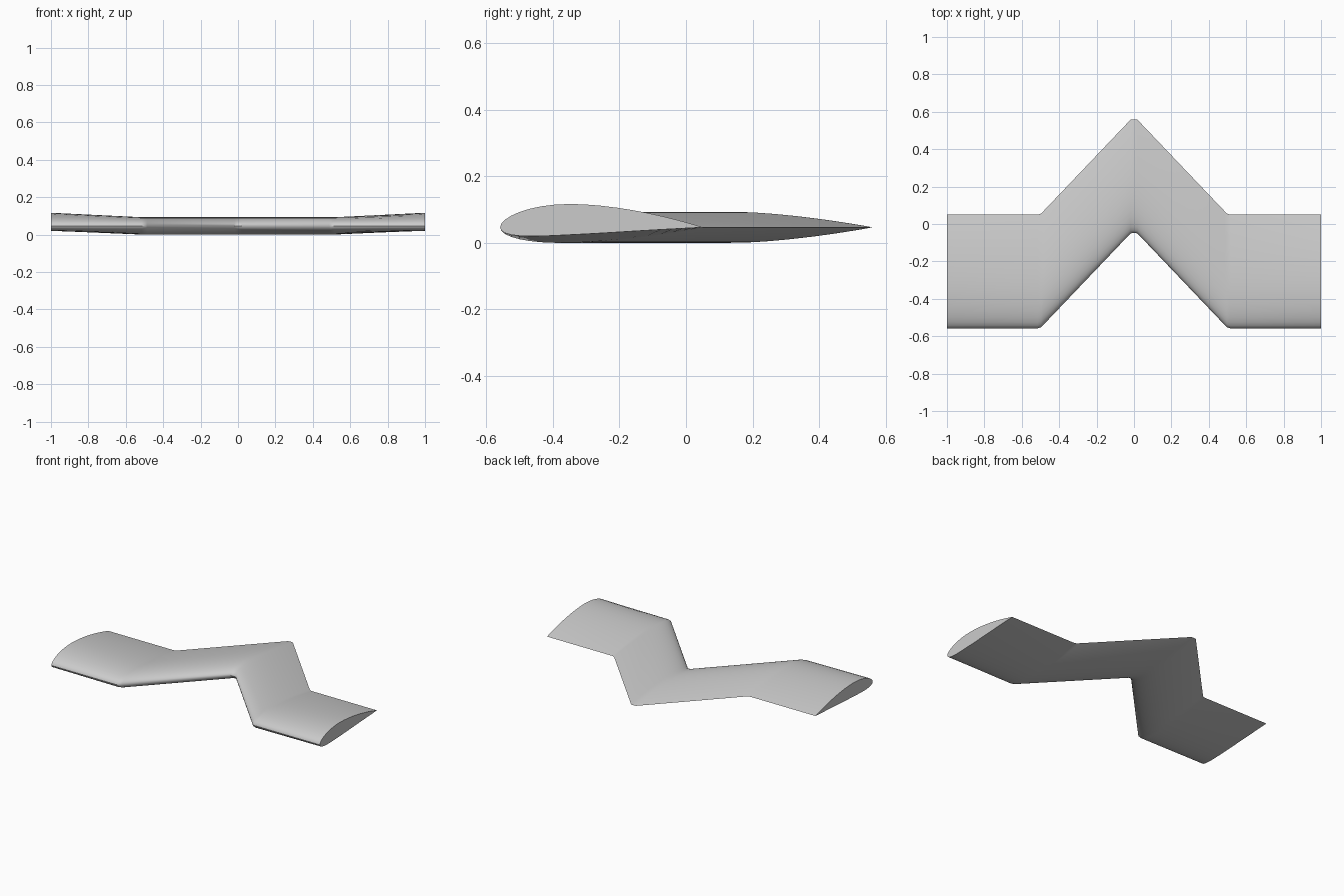
import bpy, bmesh, math

old = bpy.data.objects.get("Cube")
if old:
    bpy.data.objects.remove(old, do_unlink=True)

CHORD, THICK, CAMBER, PEAK = 0.608, 0.153, 0.04, 0.4
STEPS = 20


def half_thickness(t):
    return 5 * THICK * (0.2969 * math.sqrt(t) - 0.126 * t - 0.3516 * t**2
                        + 0.2843 * t**3 - 0.1036 * t**4)


def mean_line(t, camber):
    p = PEAK if t < PEAK else 1 - PEAK
    return camber * (1 - ((t - PEAK) / p) ** 2)


def section(camber):
    """Closed airfoil loop: trailing edge, over the top, nose, back underneath."""
    ts = [(1 - math.cos(math.pi * i / STEPS)) / 2 for i in range(STEPS + 1)]
    top = [(t, mean_line(t, camber) + half_thickness(t)) for t in reversed(ts)]
    low = [(t, mean_line(t, camber) - half_thickness(t)) for t in ts[1:-1]]
    return top + low


# Grey skin
grey = bpy.data.materials.new("light grey")
grey.use_nodes = True
color = (0.6, 0.6, 0.6, 1)
grey.diffuse_color = color
grey.node_tree.nodes["Principled BSDF"].inputs["Base Color"].default_value = color

# Stations of one half: span position, leading edge y, camber
stations = [(0, -0.048, 0), (0.018, -0.05, 0), (0.485, -0.54, 0),
            (0.497, -0.552, 0), (0.515, -0.558, 0), (1, -0.558, CAMBER)]
stations = [(-x, y, c) for x, y, c in reversed(stations[1:])] + stations

# Loft the whole wing through the stations
bm = bmesh.new()
mid = CHORD * half_thickness(0.3)
loops = [[bm.verts.new((x, y + CHORD * t, mid + CHORD * h)) for t, h in section(c)]
         for x, y, c in stations]
for a, b in zip(loops, loops[1:]):
    for i in range(len(a)):
        j = (i + 1) % len(a)
        bm.faces.new((a[i], a[j], b[j], b[i]))
for tip in (loops[0], loops[-1]):
    bm.faces.new(tip)
bmesh.ops.recalc_face_normals(bm, faces=bm.faces)

mesh = bpy.data.meshes.new("wing")
bm.to_mesh(mesh)
bm.free()
mesh.materials.append(grey)
wing = bpy.data.objects.new("wing", mesh)
bpy.context.collection.objects.link(wing)
bpy.context.view_layer.objects.active = wing
wing.select_set(True)
bpy.ops.object.shade_smooth_by_angle(angle=math.radians(35))
